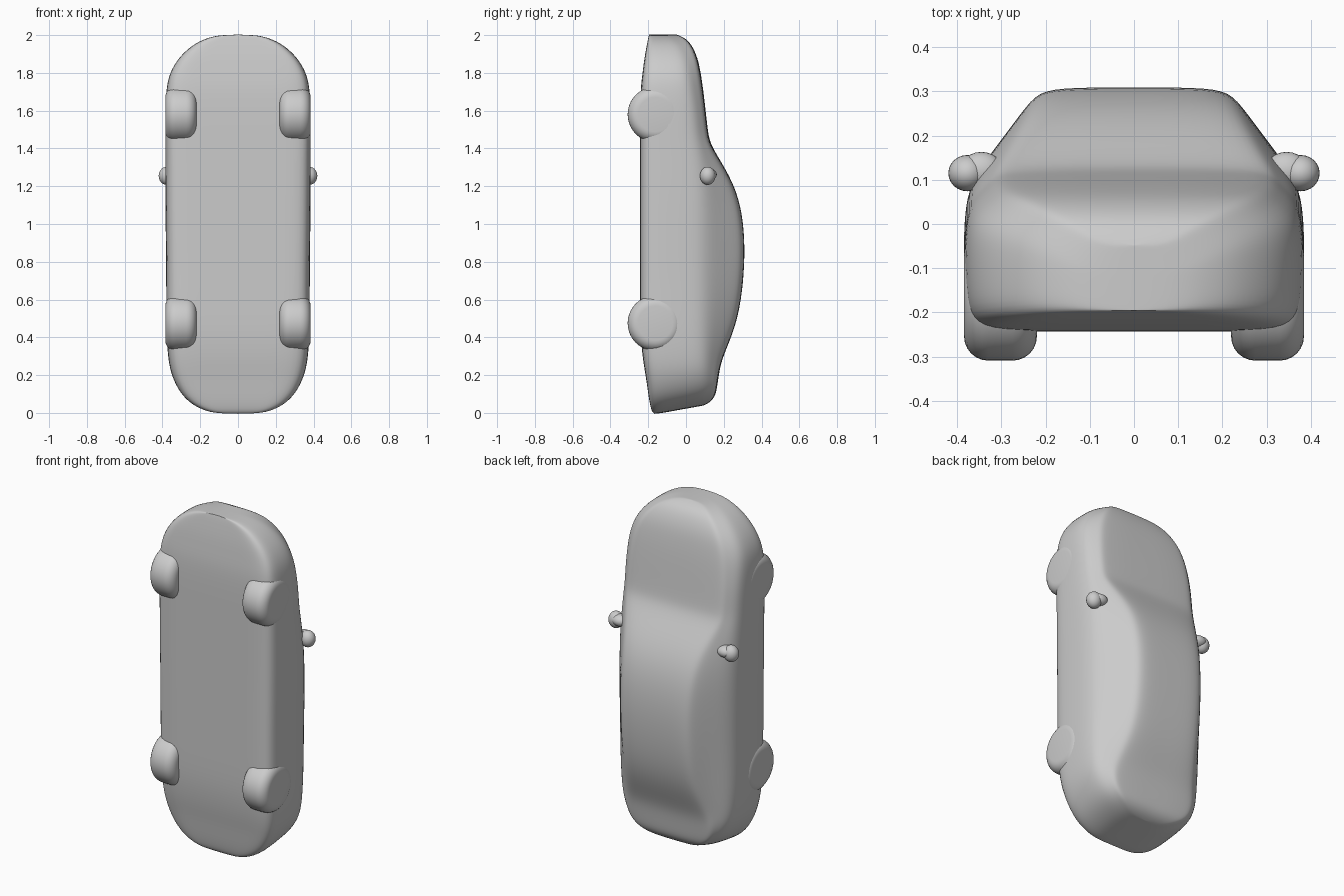
import bpy, bmesh, math
from mathutils import Matrix

if "Cube" in bpy.data.objects:
    bpy.data.objects.remove(bpy.data.objects["Cube"], do_unlink=True)

grey = bpy.data.materials.new("plain grey")
grey.use_nodes = True
grey.diffuse_color = (0.6, 0.6, 0.6, 1)
grey.node_tree.nodes["Principled BSDF"].inputs["Base Color"].default_value = (0.6, 0.6, 0.6, 1)


def finish(bm, name):
    bmesh.ops.recalc_face_normals(bm, faces=bm.faces)
    mesh = bpy.data.meshes.new(name)
    bm.to_mesh(mesh)
    bm.free()
    for p in mesh.polygons:
        p.use_smooth = True
    mesh.materials.append(grey)
    obj = bpy.data.objects.new(name, mesh)
    bpy.context.collection.objects.link(obj)
    return obj


# Body stations from tail to nose: z, half width, floor, belt, top, top half width
stations = [
    (-0.005, 0.10, -0.165, 0.05, 0.09, 0.08),
    (0.005, 0.17, -0.18, 0.08, 0.125, 0.14),
    (0.04, 0.25, -0.19, 0.11, 0.155, 0.21),
    (0.10, 0.31, -0.20, 0.12, 0.165, 0.26),
    (0.19, 0.352, -0.212, 0.12, 0.175, 0.28),
    (0.28, 0.37, -0.228, 0.12, 0.19, 0.27),
    (0.40, 0.378, -0.24, 0.12, 0.24, 0.25),
    (0.52, 0.38, -0.243, 0.12, 0.278, 0.24),
    (0.68, 0.38, -0.243, 0.12, 0.303, 0.24),
    (0.88, 0.382, -0.243, 0.12, 0.313, 0.24),
    (1.06, 0.384, -0.243, 0.12, 0.298, 0.245),
    (1.20, 0.385, -0.243, 0.115, 0.258, 0.255),
    (1.32, 0.385, -0.243, 0.10, 0.192, 0.28),
    (1.42, 0.385, -0.243, 0.08, 0.13, 0.31),
    (1.48, 0.385, -0.243, 0.07, 0.117, 0.31),
    (1.60, 0.385, -0.243, 0.06, 0.104, 0.31),
    (1.72, 0.38, -0.24, 0.04, 0.09, 0.30),
    (1.80, 0.362, -0.23, 0.025, 0.078, 0.285),
    (1.88, 0.316, -0.22, 0.01, 0.062, 0.25),
    (1.95, 0.24, -0.207, -0.02, 0.03, 0.19),
    (1.985, 0.165, -0.20, -0.05, -0.005, 0.13),
    (2.003, 0.09, -0.195, -0.09, -0.05, 0.07),
]


def half_section(w, floor, belt, top, tw):
    side = belt - floor
    return [(0, floor), (0.5 * w, floor), (0.88 * w, floor),
            (0.985 * w, floor + 0.12 * side), (w, floor + 0.4 * side),
            (w, floor + 0.72 * side), (0.965 * w, belt - 0.02),
            (0.6 * 0.9 * w + 0.4 * tw, belt + 0.35 * (top - belt)),
            (tw, top - 0.2 * (top - belt)), (0.86 * tw, top - 0.004),
            (0.45 * tw, top), (0, top)]


bm = bmesh.new()
rings = []
for z, w, floor, belt, top, tw in stations:
    half = half_section(w, floor, belt, top, tw)
    loop = half + [(-x, y) for x, y in half[-2:0:-1]]
    lean = max(0.0, 1 - max(z, 0) / 0.3) * 0.18      # sloping tail panel
    rings.append([bm.verts.new((x, y, z + lean * max(0, y + 0.15))) for x, y in loop])
for a, b in zip(rings, rings[1:]):
    n = len(a)
    for i in range(n):
        bm.faces.new((a[i], a[(i + 1) % n], b[(i + 1) % n], b[i]))
# Cap each end with strips across the width
for ring in (rings[0], rings[-1]):
    n = len(ring)
    for i in range(n // 2):
        quad = [ring[i], ring[i + 1], ring[(n - i - 1) % n], ring[(n - i) % n]]
        bm.faces.new(list(dict.fromkeys(quad)))
body = finish(bm, "car_body")
sub = body.modifiers.new("smooth", "SUBSURF")
sub.levels = sub.render_levels = 2

# Wheels, rounded at their rims and sunk into the floor
for end, z in (("front", 1.58), ("rear", 0.475)):
    for side, s in (("left", 1), ("right", -1)):
        bm = bmesh.new()
        bmesh.ops.create_cone(bm, cap_ends=True, segments=40, radius1=0.147, radius2=0.147,
                              depth=0.165, matrix=Matrix.Translation((s * 0.302, -0.162, z))
                              @ Matrix.Rotation(math.pi / 2, 4, 'Y'))
        rims = [e for e in bm.edges if any(len(f.verts) > 4 for f in e.link_faces)]
        bmesh.ops.bevel(bm, geom=rims, offset=0.055, segments=6, profile=0.5, affect='EDGES')
        finish(bm, f"{end}_{side}_wheel")

# Door mirrors with short stalks
for side, s in (("left", 1), ("right", -1)):
    for part, centre, size in (("mirror", (0.377, 0.115, 1.255), (0.043, 0.041, 0.048)),
                               ("mirror_stalk", (0.345, 0.12, 1.262), (0.05, 0.043, 0.034))):
        bm = bmesh.new()
        bmesh.ops.create_uvsphere(bm, u_segments=24, v_segments=14, radius=1,
                                  matrix=Matrix.Translation((s * centre[0], centre[1], centre[2]))
                                  @ Matrix.Diagonal((*size, 1)))
        finish(bm, f"{side}_{part}")
